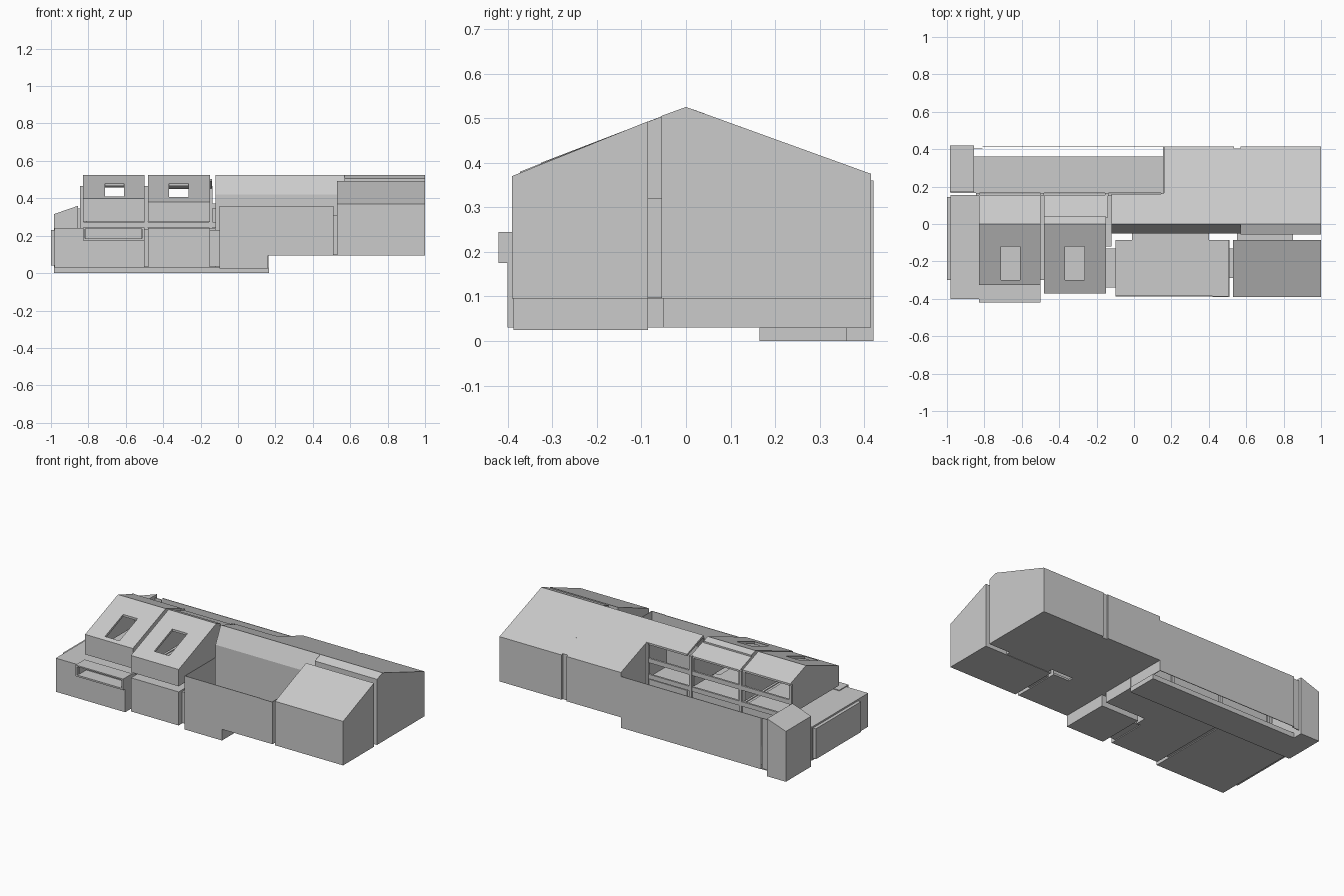
import bpy, bmesh


def prism(name, profile, x0, x1):
    """Extrude a (y, z) outline along x."""
    bm = bmesh.new()
    face = bm.faces.new([bm.verts.new((x0, y, z)) for y, z in profile])
    ext = bmesh.ops.extrude_face_region(bm, geom=[face])
    verts = [g for g in ext["geom"] if isinstance(g, bmesh.types.BMVert)]
    bmesh.ops.translate(bm, verts=verts, vec=(x1 - x0, 0, 0))
    bmesh.ops.recalc_face_normals(bm, faces=bm.faces)
    me = bpy.data.meshes.new(name)
    bm.to_mesh(me)
    bm.free()
    ob = bpy.data.objects.new(name, me)
    bpy.context.collection.objects.link(ob)
    return ob


def box(name, x0, x1, y0, y1, z0, z1):
    return prism(name, [(y0, z0), (y1, z0), (y1, z1), (y0, z1)], x0, x1)


def cut(ob, *dims):
    cutter = box(ob.name + "_cutter", *dims)
    cutter.hide_render = True
    cutter.hide_viewport = True
    mod = ob.modifiers.new("opening", "BOOLEAN")
    mod.operation = "DIFFERENCE"
    mod.solver = "EXACT"
    mod.object = cutter


def shell(name, outline, x0, x1, t=0.012):
    """Thin roof with front wall following an open (y, z) line."""
    inner = [(y + (t if y < -0.2 else 0), z - (t if z > 0.28 else 0))
             for y, z in outline]
    return prism(name, outline + inner[::-1], x0, x1)


# main house at the right, with its back roof and narrow front slope
prism("main_house", [(-0.055, 0.095), (0.415, 0.095), (0.415, 0.375),
                     (0, 0.525), (-0.055, 0.505)], 0.57, 1)
prism("main_house_middle", [(-0.05, 0.095), (0.415, 0.095), (0.415, 0.375),
                            (0, 0.525), (-0.05, 0.42)], 0.16, 0.535)
prism("main_house_joint", [(-0.05, 0.095), (0.403, 0.095), (0.403, 0.3793),
                           (0, 0.525), (-0.05, 0.42)], 0.535, 0.57)

# front gable wing at the right and the link behind it
prism("front_wing", [(-0.39, 0.095), (-0.085, 0.095), (-0.085, 0.493),
                     (-0.39, 0.37)], 0.53, 1)
box("wing_link", 0.55, 0.85, -0.09, -0.05, 0.097, 0.32)

# left bay of the main house, open to the courtyard
box("hall_front_wall", -0.12, 0.16, -0.05, -0.038, 0.03, 0.42)
prism("hall_roof", [(-0.05, 0.42), (0, 0.525), (0.16, 0.467), (0.16, 0.455),
                    (0.003, 0.511), (-0.038, 0.42)], -0.12, 0.16)
box("hall_floor", -0.12, 0.16, -0.05, 0.16, 0.03, 0.24)

# walled terrace at the front middle
t = 0.004
box("terrace_front_wall", -0.10, 0.42, -0.387, -0.387 + t, 0.095, 0.36)
box("terrace_corner_wall", 0.42, 0.51, -0.39, -0.39 + t, 0.097, 0.36)
box("terrace_left_wall", -0.10, -0.10 + t, -0.383, -0.085, 0.095, 0.36)
box("terrace_right_wall", 0.51 - t, 0.51, -0.386, -0.085, 0.097, 0.36)
box("terrace_floor", -0.10, 0.51, -0.384, -0.085, 0.095, 0.107)
box("terrace_base", -0.10, 0.16, -0.387, -0.085, 0.025, 0.10)
box("terrace_back_link", -0.01, 0.40, -0.085, -0.05, 0.095, 0.107)
box("terrace_wing_link", 0.51, 0.53, -0.29, -0.13, 0.10, 0.31)
box("terrace_left_link", -0.155, -0.10, -0.34, -0.13, 0.035, 0.23)

# lower rooms at the left
room = box("left_room", -0.98, -0.50, -0.40, 0.155, 0.03, 0.24)
cut(room, -0.815, -0.515, -0.45, -0.335, 0.185, 0.30)
bay = box("balcony_frame", -0.83, -0.50, -0.42, -0.33, 0.175, 0.245)
cut(bay, -0.818, -0.512, -0.45, -0.30, 0.185, 0.237)
box("left_end_panel", -1.0, -0.975, -0.30, 0.145, 0.04, 0.23)
box("second_room", -0.48, -0.15, -0.372, 0.155, 0.03, 0.24)
box("room_link", -0.50, -0.48, -0.30, 0.155, 0.035, 0.235)
box("room_hall_link", -0.15, -0.12, -0.12, 0.155, 0.03, 0.24)

# left loft: hollow, with skylight
loft = shell("left_loft_roof", [(-0.325, 0.275), (-0.325, 0.40), (0, 0.525),
                                (0.155, 0.469)], -0.83, -0.50)
cut(loft, -0.71, -0.61, -0.30, -0.12, 0.30, 0.60)

# second loft with skylight and lower glazed back slope
loft2 = shell("second_loft_roof", [(-0.372, 0.275), (-0.372, 0.38), (0, 0.525),
                                   (0.04, 0.511)], -0.48, -0.15)
cut(loft2, -0.37, -0.265, -0.30, -0.12, 0.30, 0.60)
prism("loft_back_glazing", [(0.035, 0.503), (0.155, 0.461), (0.155, 0.45),
                            (0.035, 0.492)], -0.48, -0.14)

# loft gable walls
t = 0.012
for name, x, y, z in (("left_loft_end", -0.83, -0.325, 0.40),
                      ("left_loft_inner_end", -0.512, -0.325, 0.40),
                      ("second_loft_left_end", -0.48, -0.372, 0.38),
                      ("second_loft_right_end", -0.162, -0.372, 0.38)):
    prism(name, [(y + 0.004, 0.275), (0.15, 0.275), (0.15, 0.46),
                 (0, 0.513), (y + 0.004, z - 0.012)], x, x + t)

# courtyard frame: posts and rails
for x in (-0.845, -0.50, -0.155, 0.145):
    box("gallery_post", x, x + 0.018, 0.15, 0.166, 0.03, 0.465)
for z in (0.245, 0.345):
    box("gallery_rail", -0.845, 0.163, 0.152, 0.164, z, z + 0.028)

# sunken courtyard at the back with its thin outer wall
box("courtyard_floor", -0.98, 0.165, 0.165, 0.36, 0.0, 0.03)
box("courtyard_back_wall", -0.81, 0.16, 0.411, 0.415, 0.03, 0.35)
box("courtyard_wall_end", -0.856, -0.81, 0.40, 0.404, 0.03, 0.345)
box("courtyard_right_wall", 0.156, 0.16, 0.165, 0.413, 0.03, 0.10)

# corner tower with sloping top
tower = box("corner_tower", -0.985, -0.855, 0.17, 0.42, 0.0, 0.36)
for v in tower.data.vertices:
    if v.co.z > 0.3 and v.co.x < -0.9:
        v.co.z = 0.315
